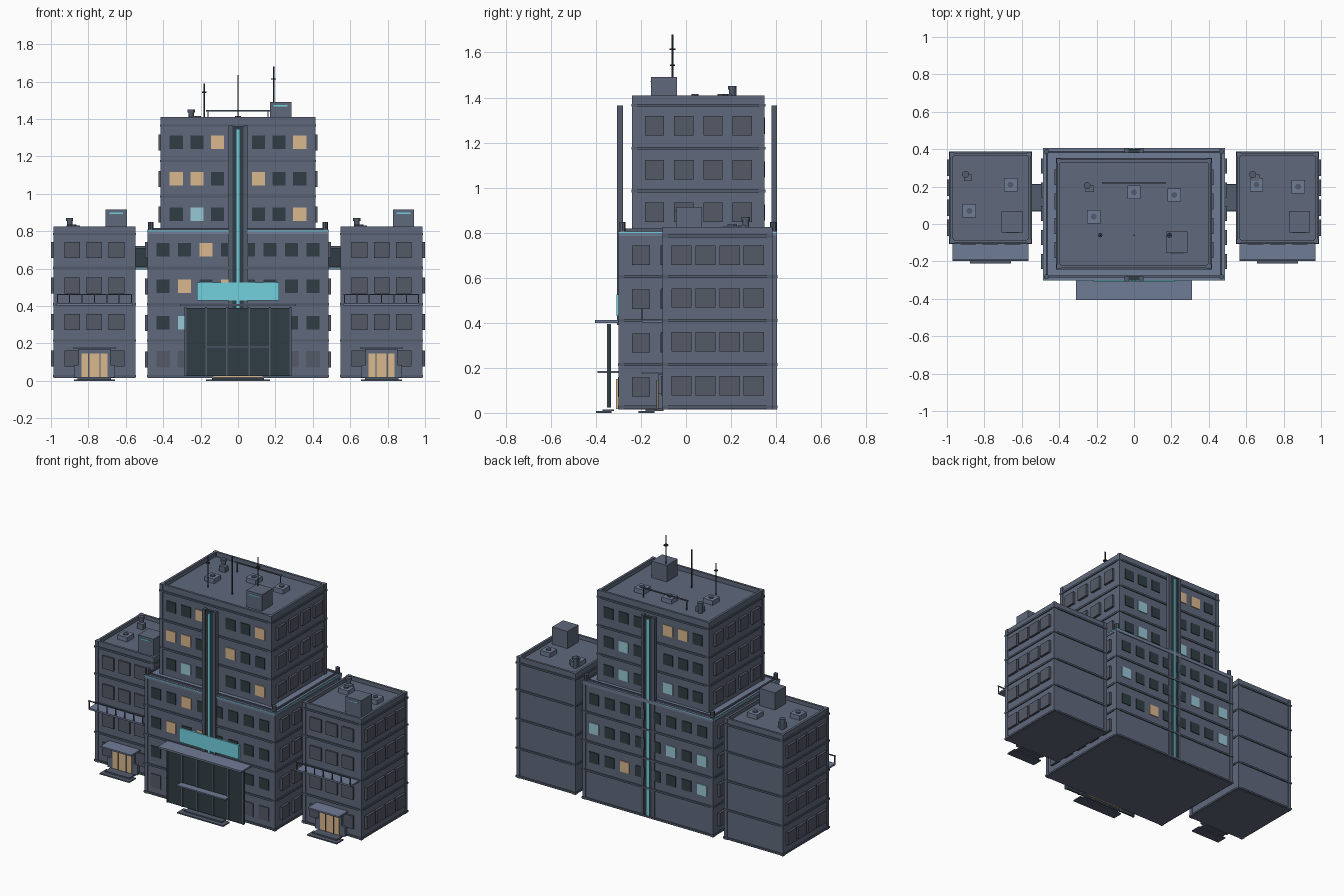
import bpy, bmesh, math
from mathutils import Matrix

if "Cube" in bpy.data.objects:
    bpy.data.objects.remove(bpy.data.objects["Cube"])


def mat(name, r, g, b):
    m = bpy.data.materials.new(name)
    m.diffuse_color = (r, g, b, 1)
    m.use_nodes = True
    m.node_tree.nodes["Principled BSDF"].inputs["Base Color"].default_value = m.diffuse_color
    return m


WALL = mat("slate_wall", 0.115, 0.14, 0.20)
TRIM = mat("slate_trim", 0.085, 0.105, 0.15)
LIGHT = mat("light_slate", 0.16, 0.20, 0.30)
FRAME = mat("window_grey", 0.09, 0.10, 0.135)
DARK = mat("dark_glass", 0.03, 0.048, 0.058)
WARM = mat("warm_light", 0.70, 0.48, 0.27)
COOL = mat("cool_light", 0.31, 0.58, 0.66)
TEAL = mat("teal_glow", 0.17, 0.64, 0.74)


def finish(name, bm, m):
    me = bpy.data.meshes.new(name)
    bm.to_mesh(me)
    bm.free()
    me.materials.append(m)
    ob = bpy.data.objects.new(name, me)
    bpy.context.collection.objects.link(ob)
    return ob


def boxes(name, items, m):
    """One object from boxes given as (x0, x1, y0, y1, z0, z1)."""
    bm = bmesh.new()
    for x0, x1, y0, y1, z0, z1 in items:
        mx = Matrix.Translation(((x0 + x1) / 2, (y0 + y1) / 2, (z0 + z1) / 2))
        bmesh.ops.create_cube(bm, size=1, matrix=mx @ Matrix.Diagonal((x1 - x0, y1 - y0, z1 - z0, 1)))
    return finish(name, bm, m)


def tubes(name, items, m, sides=12):
    """One object from upright cylinders given as (x, y, z0, z1, radius)."""
    bm = bmesh.new()
    for x, y, z0, z1, r in items:
        bmesh.ops.create_cone(bm, cap_ends=True, segments=sides, radius1=r, radius2=r, depth=z1 - z0,
                              matrix=Matrix.Translation((x, y, (z0 + z1) / 2)))
    return finish(name, bm, m)


def ring(x0, x1, y0, y1, z0, z1, t):
    return [(x0, x1, y0, y0 + t, z0, z1), (x0, x1, y1 - t, y1, z0, z1),
            (x0, x0 + t, y0 + t, y1 - t, z0, z1), (x1 - t, x1, y0 + t, y1 - t, z0, z1)]


def block(name, x0, x1, y0, y1, z0, roof, top, bands):
    """Storey block with parapet, floor bands and corner pilasters."""
    boxes(name + "_body", [(x0, x1, y0, y1, z0, roof)], WALL)
    boxes(name + "_parapet", ring(x0, x1, y0, y1, roof, top, 0.015), WALL)
    e = 0.007
    boxes(name + "_bands", [(x0 - e, x1 + e, y0 - e, y1 + e, z - 0.006, z + 0.006) for z in bands], TRIM)
    boxes(name + "_pilasters", [(x - 0.012, x + 0.012, y - 0.012, y + 0.012, z0, top)
                                for x in (x0 + 0.008, x1 - 0.008) for y in (y0 + 0.008, y1 - 0.008)], WALL)


def side_windows(name, x, s, ys, zs, w):
    a, b = sorted((x - s * 0.005, x + s * 0.016))
    boxes(name, [(a, b, y - w / 2, y + w / 2, z - 0.043, z + 0.043) for y in ys for z in zs], FRAME)


def panes(name, y, s, xs, zs, lit):
    """Flat panes on a front or back wall; lit maps (column, row) to a material."""
    a, b = sorted((y - s * 0.005, y + s * 0.005))
    groups = {}
    for i, x in enumerate(xs):
        for j, z in enumerate(zs):
            groups.setdefault(lit.get((i, j), DARK), []).append((x - 0.035, x + 0.035, a, b, z - 0.036, z + 0.036))
    for m, g in groups.items():
        boxes(name + "_" + m.name, g, m)


# Main block: podium and upper storeys
block("podium", -0.48, 0.48, -0.295, 0.40, 0.015, 0.79, 0.80, (0.026, 0.215, 0.41, 0.605))
block("upper", -0.41, 0.41, -0.235, 0.345, 0.79, 1.38, 1.41, (0.985, 1.175, 1.365))
boxes("podium_cornice", [(-0.485, 0.485, -0.30, 0.405, 0.785, 0.808)], LIGHT)
boxes("podium_glow_line", ring(-0.487, 0.487, -0.302, 0.405, 0.798, 0.803, 0.01), TEAL)
boxes("podium_curb", ring(-0.47, 0.47, -0.285, 0.39, 0.808, 0.818, 0.01), TRIM)
tubes("podium_corner_posts", [(x, y, 0.78, 0.848, 0.014) for x in (-0.467, 0.467) for y in (-0.282, 0.387)], TRIM, 8)

# Main block windows
upper_x = [-0.33, -0.22, -0.11, 0.11, 0.22, 0.33]
upper_z = [0.89, 1.08, 1.275]
pod_x = [-0.40 + i * 0.1143 for i in range(8)]
pod_z = [0.31, 0.505, 0.70]
panes("upper_front", -0.235, -1, upper_x, upper_z,
      {(2, 2): WARM, (5, 2): WARM, (0, 1): WARM, (1, 1): WARM, (3, 1): WARM, (5, 0): WARM, (1, 0): COOL})
panes("upper_back", 0.345, 1, upper_x, upper_z,
      {(2, 2): WARM, (1, 2): WARM, (4, 1): COOL, (4, 0): COOL, (2, 0): COOL})
panes("podium_front", -0.295, -1, pod_x, pod_z,
      {(2, 2): WARM, (1, 1): WARM, (3, 1): WARM, (1, 0): COOL})
panes("podium_back", 0.40, 1, pod_x, pod_z,
      {(7, 1): COOL, (5, 0): WARM, (2, 1): COOL, (0, 1): COOL, (0, 0): COOL})
boxes("podium_ground_windows", [(x - 0.037, x + 0.037, -0.301, -0.29, 0.07, 0.16) for x in pod_x], FRAME)
for s, n in ((-1, "left"), (1, "right")):
    side_windows("upper_windows_" + n, s * 0.41, s, [-0.14, -0.01, 0.12, 0.25], upper_z, 0.085)
    side_windows("podium_windows_" + n, s * 0.48, s, [-0.2 + i * 0.1275 for i in range(5)], [0.115] + pod_z, 0.08)

# Central vertical fins, front and back
for n, y0, y1, z0, g0, g1 in (("front", -0.302, -0.28, 0.39, -0.307, -0.30), ("back", 0.38, 0.402, 0.02, 0.40, 0.405)):
    boxes("fin_panel_" + n, [(-0.045, 0.045, y0, y1, z0, 1.36)], DARK)
    boxes("fin_rails_" + n, [(s * 0.04 - 0.01, s * 0.04 + 0.01, min(y0, g0), max(y1, g1), z0, 1.365)
                             for s in (-1, 1)], TRIM)
    boxes("fin_glow_" + n, [(-0.008, 0.008, g0, g1, z0, 1.345)], TEAL)

# Main entrance: glass screen, canopy, glowing panel, steps
boxes("entrance_glass", [(-0.285, 0.285, -0.346, -0.336, 0.025, 0.39)], DARK)
boxes("entrance_mullions", [(x - 0.005, x + 0.005, -0.35, -0.334, 0.025, 0.395)
                            for x in (-0.28, -0.17, -0.06, 0.06, 0.17, 0.28)], TRIM)
boxes("entrance_canopy", [(-0.31, 0.31, -0.405, -0.29, 0.40, 0.412)], LIGHT)
boxes("entrance_awning", [(-0.18, 0.18, -0.392, -0.30, 0.176, 0.185)], LIGHT)
boxes("entrance_door", [(-0.13, 0.13, -0.31, -0.29, 0.018, 0.15)], WARM)
boxes("entrance_panel", [(-0.22, 0.22, -0.308, -0.29, 0.43, 0.525)], TEAL)
boxes("entrance_steps", [(-0.17, 0.17, -0.40, -0.33, 0, 0.008), (-0.14, 0.14, -0.37, -0.32, 0.008, 0.016)], TRIM)


def rooftop(name, z, h, box, units, vent):
    """Plant box, cooling units and vent pipe on a roof."""
    x0, x1, y0, y1 = box
    boxes(name + "_plant_box", [(x0, x1, y0, y1, z, h)], WALL)
    boxes(name + "_plant_glow", [(x0 + 0.02, x1 - 0.02, y0 - 0.003, y0, h - 0.022, h - 0.016)], TEAL)
    r = 0.036
    boxes(name + "_cooling_units", [(x - r, x + r, y - r, y + r, z, z + 0.03) for x, y in units], LIGHT)
    tubes(name + "_cooling_fans", [(x, y, z + 0.03, z + 0.036, 0.016) for x, y in units], TRIM)
    vx, vy = vent
    tubes(name + "_vent", [(vx, vy, z, z + 0.06, 0.014), (vx, vy, z + 0.055, z + 0.07, 0.019)], TRIM)
    boxes(name + "_vent_box", [(vx - 0.01, vx + 0.035, vy - 0.035, vy, z, z + 0.035)], WALL)


rooftop("upper_roof", 1.38, 1.49, (0.17, 0.285, -0.155, -0.04),
        [(0, 0.17), (0.215, 0.155), (-0.215, 0.04)], (-0.25, 0.205))
boxes("roof_pipe", [(-0.17, 0.17, 0.217, 0.225, 1.44, 1.447)]
      + [(x - 0.003, x + 0.003, 0.218, 0.224, 1.38, 1.44) for x in (-0.16, 0.16)], TRIM)

# Antennas with cross pieces
tubes("antennas", [(-0.18, -0.06, 1.38, 1.59, 0.004), (0, -0.06, 1.38, 1.635, 0.004), (0.19, -0.06, 1.38, 1.68, 0.004)]
      + [(0.19, -0.06, 1.61, 1.617, 0.014), (-0.18, -0.06, 1.54, 1.546, 0.012)], DARK, 8)

# Side wings with bridges, balconies and doors
for s, n in ((-1, "left_wing"), (1, "right_wing")):
    cx = s * 0.768
    block(n, cx - 0.215, cx + 0.215, -0.10, 0.38, 0.015, 0.80, 0.825, (0.026, 0.215, 0.41, 0.605, 0.785))
    wz = [0.12, 0.315, 0.51, 0.70]
    side_windows(n + "_side_windows", cx + s * 0.215, s, [-0.02 + i * 0.107 for i in range(4)], wz, 0.09)
    boxes(n + "_front_windows", [(cx + dx - 0.042, cx + dx + 0.042, -0.11, -0.095, z - 0.043, z + 0.043)
                                 for dx in (-0.118, 0, 0.118) for z in wz], FRAME)
    # Balcony with rail
    boxes(n + "_balcony", [(cx - 0.203, cx + 0.203, -0.195, -0.10, 0.402, 0.413)], LIGHT)
    boxes(n + "_balcony_rail", [(cx - 0.203, cx + 0.203, -0.197, -0.191, 0.458, 0.464)]
          + [(cx + i * 0.066 - 0.003, cx + i * 0.066 + 0.003, -0.197, -0.191, 0.413, 0.46) for i in range(-3, 4)], TRIM)
    # Doorway
    boxes(n + "_doorway", [(cx - 0.11, cx + 0.11, -0.125, -0.10, 0.018, 0.085),
                           (cx - 0.085, cx + 0.085, -0.125, -0.10, 0.085, 0.17)], WALL)
    boxes(n + "_door", [(cx - 0.07, cx + 0.07, -0.129, -0.12, 0.02, 0.147)], WARM)
    boxes(n + "_door_bars", [(cx + d - 0.003, cx + d + 0.003, -0.132, -0.128, 0.02, 0.147) for d in (-0.03, 0.03)], TRIM)
    boxes(n + "_door_canopy", [(cx - 0.115, cx + 0.115, -0.195, -0.10, 0.172, 0.182)], LIGHT)
    boxes(n + "_steps", [(cx - 0.11, cx + 0.11, -0.21, -0.14, 0, 0.008),
                         (cx - 0.09, cx + 0.09, -0.18, -0.10, 0.008, 0.017)], TRIM)
    # Bridge to the podium
    b0, b1 = sorted((s * 0.475, s * 0.56))
    boxes(n + "_bridge", [(b0, b1, 0.08, 0.20, 0.61, 0.71)], DARK)
    boxes(n + "_bridge_slabs", [(b0, b1, 0.07, 0.21, z, z + 0.012) for z in (0.60, 0.708)], TRIM)
    boxes(n + "_bridge_glow", [(b0, b1, 0.067, 0.213, 0.596, 0.60)], TEAL)
    px = cx + 0.117
    rooftop(n + "_roof", 0.80, 0.915, (px - 0.057, px + 0.057, -0.045, 0.07),
            [(-0.66, 0.21), (-0.88, 0.07)] if s < 0 else [(0.655, 0.21), (0.877, 0.20)],
            (-0.90, 0.265) if s < 0 else (0.635, 0.265))
